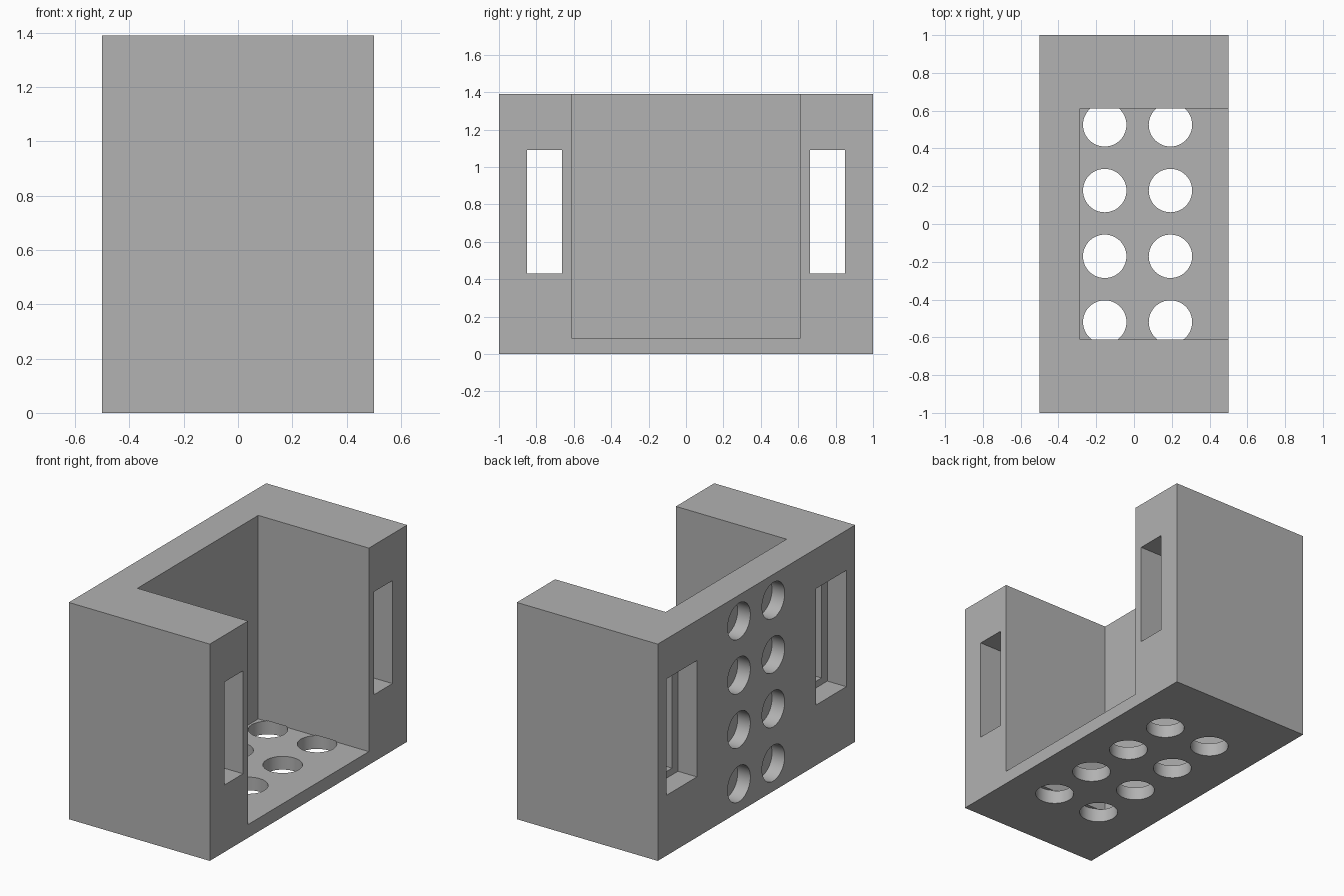
import bpy
import math
from mathutils import Matrix, Vector
import bmesh

cube = bpy.data.objects.get("Cube")
if cube:
    bpy.data.objects.remove(cube, do_unlink=True)

HEIGHT = 1.39
PITCH = 0.348
HOLE_RADIUS = 0.115
HOLE_DEPTH = 0.09
SLOT_Y, SLOT_Z = 0.757, 0.76

grey = bpy.data.materials.new("plain grey")
grey.use_nodes = True
colour = (0.445, 0.445, 0.445, 1)
grey.diffuse_color = colour
grey.node_tree.nodes["Principled BSDF"].inputs["Base Color"].default_value = colour


def add_box(bm, low, high):
    low, high = Vector(low), Vector(high)
    size = Matrix.Diagonal((*(high - low), 1))
    bmesh.ops.create_cube(bm, size=1, matrix=Matrix.Translation((low + high) / 2) @ size)


def add_hole(bm, centre, turn):
    matrix = Matrix.Translation(centre) @ turn
    bmesh.ops.create_cone(bm, cap_ends=True, segments=48, radius1=HOLE_RADIUS,
                          radius2=HOLE_RADIUS, depth=2 * HOLE_DEPTH, matrix=matrix)


def make_object(name, bm):
    mesh = bpy.data.meshes.new(name)
    bm.to_mesh(mesh)
    bm.free()
    mesh.materials.append(grey)
    obj = bpy.data.objects.new(name, mesh)
    bpy.context.collection.objects.link(obj)
    return obj


# Solid block
bm = bmesh.new()
add_box(bm, (-0.5, -1, 0), (0.5, 1, HEIGHT))
block = make_object("holder_block", bm)

# Central bay, open at the top and the +x side
bay = bmesh.new()
add_box(bay, (-0.285, -0.612, 0.085), (0.7, 0.612, HEIGHT + 0.2))

# Bolt slots through both side pillars, with wider recesses at the back
slots, recesses = bmesh.new(), bmesh.new()
for side in (-1, 1):
    y = side * SLOT_Y
    add_box(slots, (-0.7, y - 0.094, SLOT_Z - 0.33), (0.7, y + 0.094, SLOT_Z + 0.33))
    add_box(recesses, (-0.7, y - 0.154, SLOT_Z - 0.373), (-0.365, y + 0.154, SLOT_Z + 0.373))

# Round pockets: two rows of four under the floor and in the back wall
floor_holes, wall_holes = bmesh.new(), bmesh.new()
sideways = Matrix.Rotation(math.pi / 2, 4, 'Y')
for i in range(4):
    for j in range(2):
        y = (i - 1.5) * PITCH + 0.003
        add_hole(floor_holes, (-0.155 + j * PITCH, y, 0), Matrix.Identity(4))
        y = (j - 0.5) * PITCH + 0.003
        add_hole(wall_holes, (-0.5, y, 0.18 + i * PITCH), sideways)

# Cut each group out of the block
cutters = {"bay_cutter": bay, "slot_cutter": slots, "recess_cutter": recesses,
           "floor_hole_cutter": floor_holes, "wall_hole_cutter": wall_holes}
bpy.ops.object.select_all(action='DESELECT')
bpy.context.view_layer.objects.active = block
block.select_set(True)
for name, bm in cutters.items():
    cutter = make_object(name, bm)
    cutter.hide_render = True
    cut = block.modifiers.new(name, 'BOOLEAN')
    cut.operation = 'DIFFERENCE'
    cut.solver = 'EXACT'
    cut.object = cutter
    bpy.ops.object.modifier_apply(modifier=cut.name)
    bpy.data.objects.remove(cutter, do_unlink=True)

bpy.ops.object.shade_smooth_by_angle(angle=math.radians(30))
